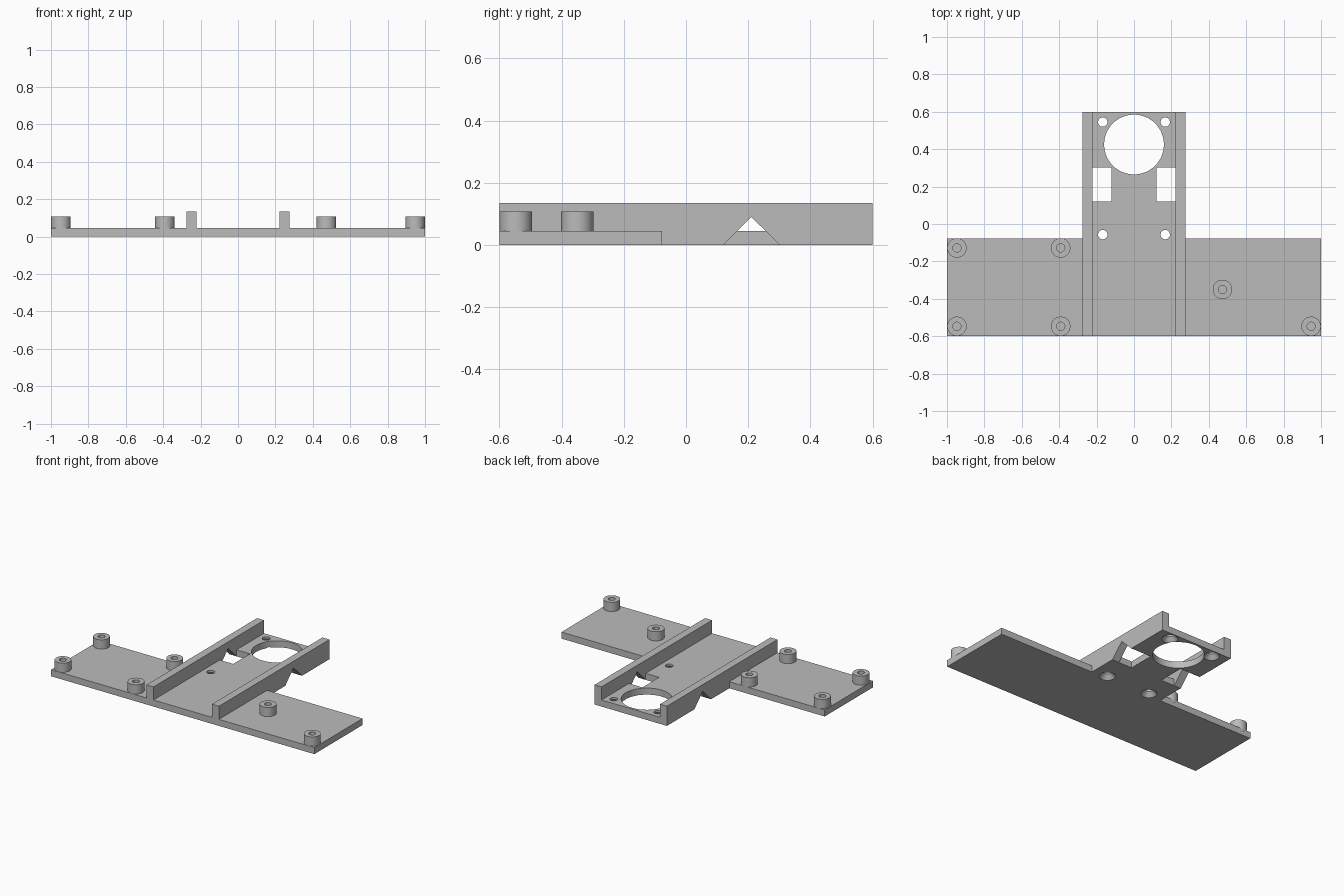
import bpy, bmesh, math
from mathutils import Vector

cube = bpy.data.objects.get("Cube")
if cube:
    bpy.data.objects.remove(cube, do_unlink=True)

grey = bpy.data.materials.new("plain grey")
grey.use_nodes = True
grey.diffuse_color = (0.5, 0.5, 0.5, 1)
grey.node_tree.nodes["Principled BSDF"].inputs["Base Color"].default_value = (0.5, 0.5, 0.5, 1)

THICK, RAIL_TOP = 0.045, 0.135
INNER, OUTER = 0.222, 0.275
BACK, FRONT, ARM_BACK = 0.6, -0.6, -0.077
NOTCH_FRONT, NOTCH_BACK = 0.12, 0.302


def finish(name, bm):
    bmesh.ops.recalc_face_normals(bm, faces=bm.faces)
    mesh = bpy.data.meshes.new(name)
    bm.to_mesh(mesh)
    bm.free()
    mesh.materials.append(grey)
    ob = bpy.data.objects.new(name, mesh)
    bpy.context.collection.objects.link(ob)
    return ob


def prism(name, points, offset):
    """Extrude a closed 3D outline along an offset."""
    bm = bmesh.new()
    face = bm.faces.new([bm.verts.new(p) for p in points])
    out = bmesh.ops.extrude_face_region(bm, geom=[face], use_keep_orig=True)
    verts = [g for g in out["geom"] if isinstance(g, bmesh.types.BMVert)]
    bmesh.ops.translate(bm, verts=verts, vec=Vector(offset))
    return finish(name, bm)


def slab(name, x0, x1, y0, y1, z0, z1):
    outline = [(x0, y0, z0), (x1, y0, z0), (x1, y1, z0), (x0, y1, z0)]
    return prism(name, outline, (0, 0, z1 - z0))


def lathe(name, profile, x, y):
    """Spin a radius/height profile around a vertical axis."""
    bm = bmesh.new()
    verts = [bm.verts.new((r, 0, z)) for r, z in profile]
    edges = [bm.edges.new(pair) for pair in zip(verts, verts[1:])]
    bmesh.ops.spin(bm, geom=verts + edges, cent=(0, 0, 0), axis=(0, 0, 1),
                   angle=math.tau, steps=48, use_duplicate=False)
    bmesh.ops.remove_doubles(bm, verts=bm.verts, dist=1e-5)
    bmesh.ops.translate(bm, verts=bm.verts, vec=(x, y, 0))
    return finish(name, bm)


def smooth(ob):
    bpy.ops.object.select_all(action="DESELECT")
    ob.select_set(True)
    bpy.context.view_layer.objects.active = ob
    bpy.ops.object.shade_smooth_by_angle(angle=math.radians(30))


# Central deck between the rails
deck = slab("deck", -INNER, INNER, FRONT, BACK, 0, THICK)

# Side arms and notched rails
for side, label in ((-1, "right"), (1, "left")):
    slab(label + "_arm", side * OUTER, side, FRONT, ARM_BACK, 0, THICK)
    outline = [(FRONT, 0), (NOTCH_FRONT, 0), (0.21, 0.09), (NOTCH_BACK, 0),
               (BACK, 0), (BACK, RAIL_TOP), (FRONT, RAIL_TOP)]
    prism(label + "_rail", [(side * INNER, y, z) for y, z in outline],
          (side * (OUTER - INNER), 0, 0))

# Cutters: large round opening, side windows, countersunk screw holes
cutters = [lathe("round_opening_cutter",
                 [(0, -0.1), (0.16, -0.1), (0.16, 0.2), (0, 0.2)], 0, 0.425)]
for side in (-1, 1):
    x0, x1 = sorted((side * 0.12, side * 0.3))
    cutters.append(slab("window_cutter", x0, x1, NOTCH_FRONT, NOTCH_BACK, -0.1, 0.2))
    for y in (-0.057, 0.545):
        cutters.append(lathe("screw_hole_cutter",
                             [(0, -0.01), (0.05, -0.01), (0.05, 0), (0.025, 0.03),
                              (0.025, 0.1), (0, 0.1)], side * 0.167, y))
for cutter in cutters:
    mod = deck.modifiers.new("cut", "BOOLEAN")
    mod.operation = "DIFFERENCE"
    mod.solver = "EXACT"
    mod.object = cutter
    cutter.hide_render = True

# Bake the cuts, then drop the cutters
bpy.context.view_layer.update()
graph = bpy.context.evaluated_depsgraph_get()
cut_mesh = bpy.data.meshes.new_from_object(deck.evaluated_get(graph))
deck.modifiers.clear()
deck.data = cut_mesh
for cutter in cutters:
    bpy.data.objects.remove(cutter, do_unlink=True)
smooth(deck)

# Hollow mounting bosses on the arms
boss_profile = [(0, 0.03), (0.052, 0.03), (0.052, 0.108),
                (0.022, 0.108), (0.022, 0.048), (0, 0.048)]
for x, y in ((-0.947, -0.128), (-0.947, -0.547), (-0.392, -0.128),
             (-0.392, -0.547), (0.473, -0.35), (0.947, -0.547)):
    smooth(lathe("mounting_boss", boss_profile, x, y))
